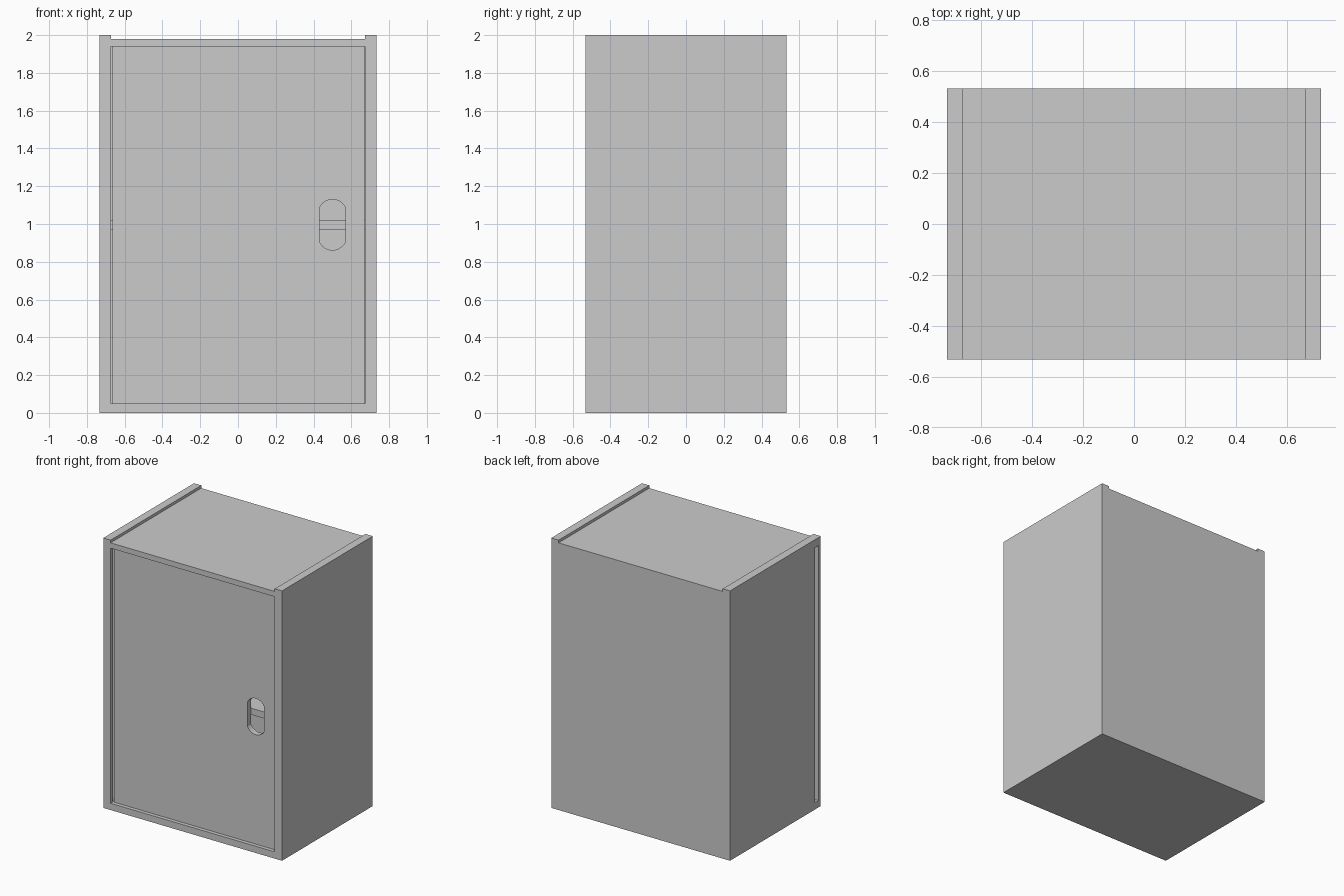
import bpy, bmesh, math

if "Cube" in bpy.data.objects:
    bpy.data.objects.remove(bpy.data.objects["Cube"])

def make(name, bm):
    bmesh.ops.recalc_face_normals(bm, faces=bm.faces)
    mesh = bpy.data.meshes.new(name)
    bm.to_mesh(mesh)
    bm.free()
    ob = bpy.data.objects.new(name, mesh)
    bpy.context.collection.objects.link(ob)
    return ob

def box(name, x0, x1, y0, y1, z0, z1):
    bm = bmesh.new()
    bmesh.ops.create_cube(bm, size=1)
    for v in bm.verts:
        v.co.x = x0 if v.co.x < 0 else x1
        v.co.y = y0 if v.co.y < 0 else y1
        v.co.z = z0 if v.co.z < 0 else z1
    return make(name, bm)

def prism(name, profile, y0, y1):
    """Extrude an x-z profile along y."""
    bm = bmesh.new()
    face = bm.faces.new([bm.verts.new((x, y0, z)) for x, z in profile])
    ext = bmesh.ops.extrude_face_region(bm, geom=[face])
    for v in ext["geom"]:
        if isinstance(v, bmesh.types.BMVert):
            v.co.y = y1
    return make(name, bm)

def cut(target, cutter):
    cutter.hide_render = True
    mod = target.modifiers.new("cut", 'BOOLEAN')
    mod.operation, mod.solver, mod.object = 'DIFFERENCE', 'EXACT', cutter
    bpy.context.view_layer.objects.active = target
    bpy.ops.object.modifier_apply(modifier=mod.name)
    bpy.data.objects.remove(cutter)

W, D, IN = 0.733, 0.531, 0.673      # half width, half depth, inner half width
LOW, HIGH = 0.05, 1.94              # inside floor and ceiling
DOOR_F, DOOR_B = -0.505, -0.462     # door front and back

# Carcass: side panels rise slightly above the top board
outline = [(-W, 0), (W, 0), (W, 2), (IN, 2), (IN, 1.98),
           (-IN, 1.98), (-IN, 2), (-W, 2)]
carcass = prism("cabinet_carcass", outline, -D, D)
cut(carcass, box("cavity_cutter", -IN, IN, -D - 0.1, D - 0.05, LOW, HIGH))
# Slot in the left panel for the sliding door
cut(carcass, box("slot_cutter", -W - 0.1, -IN + 0.1, DOOR_F, DOOR_B, LOW, HIGH))

# Sliding door with a rounded finger hole
door = box("sliding_door", -0.664, 0.67, DOOR_F, DOOR_B, LOW + 0.001, HIGH - 0.001)
hw, straight, cap = 0.068, 0.092, 0.042
r = (hw * hw + cap * cap) / (2 * cap)
half = math.asin(hw / r)
hole = []
for s in (1, -1):
    for i in range(13):
        a = half - 2 * half * i / 12
        hole.append((0.5 + s * r * math.sin(a),
                     0.996 + s * (straight + cap - r + r * math.cos(a))))
cut(door, prism("hole_cutter", hole, DOOR_F - 0.1, DOOR_B + 0.1))

# Inner shelf, just behind the door
box("shelf", -IN, IN, -0.455, D - 0.05, 0.972, 1.02)
